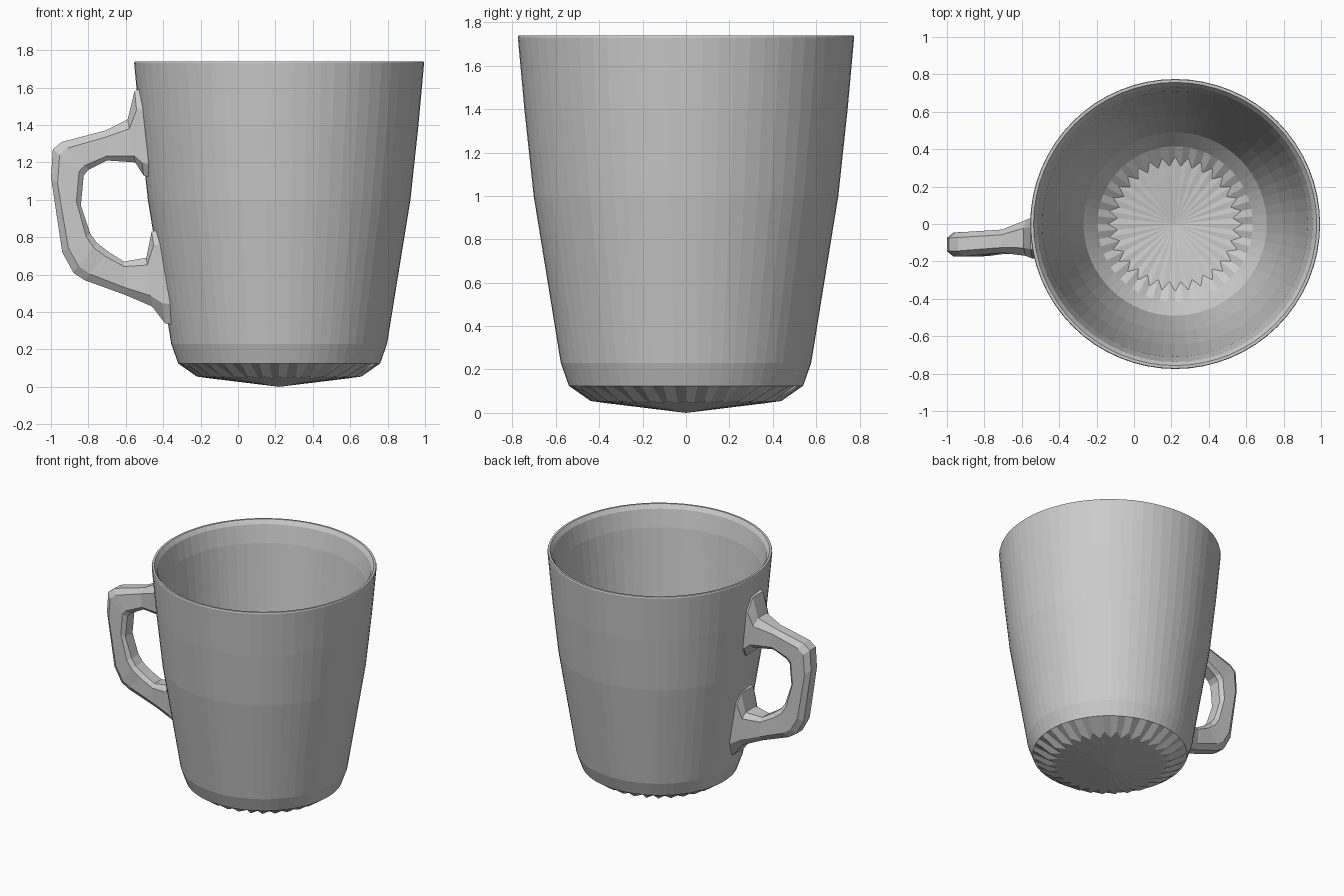
import bpy, bmesh
from math import cos, sin, tau
from mathutils import Vector

SEG = 64
CX = 0.22   # cup axis


def finish(name, bm):
    bmesh.ops.recalc_face_normals(bm, faces=bm.faces)
    me = bpy.data.meshes.new(name)
    bm.to_mesh(me)
    bm.free()
    ob = bpy.data.objects.new(name, me)
    bpy.context.collection.objects.link(ob)
    return ob


def bridge(bm, a, b):
    n = len(a)
    for i in range(n):
        j = (i + 1) % n
        bm.faces.new((a[i], a[j], b[j], b[i]))


# Cup: lathe profile; entries are (r even, z even, r odd, z odd) or (r, z),
# the four-value ones make the scalloped rings of the base
outer = [(0.44, 0.055, 0.37, 0.045), (0.54, 0.125), (0.577, 0.23),
         (0.637, 0.6), (0.702, 1.0), (0.745, 1.4), (0.775, 1.73), (0.772, 1.74)]
inner = [(0.757, 1.74), (0.737, 1.71), (0.71, 1.58), (0.69, 1.4), (0.645, 1.0),
         (0.575, 0.6), (0.49, 0.26), (0.415, 0.17), (0.36, 0.12, 0.31, 0.11)]

bm = bmesh.new()
rings = []
for p in outer + inner:
    ring = []
    for i in range(SEG):
        r, z = p[-2:] if i % 2 else p[:2]
        a = tau * i / SEG
        ring.append(bm.verts.new((CX + r * cos(a), r * sin(a), z)))
    rings.append(ring)
for a, b in zip(rings, rings[1:]):
    bridge(bm, a, b)
for ring, z in ((rings[0], 0.0), (rings[-1], 0.075)):   # underside and floor
    c = bm.verts.new((CX, 0, z))
    for i in range(SEG):
        bm.faces.new((ring[i], ring[(i + 1) % SEG], c))
finish("cup", bm)

# Handle: stations of outer edge x,z / inner edge x,z / half width / centre y
stations = [
    (-0.515, 1.60, -0.465, 1.12, 0.11, -0.075),
    (-0.553, 1.58, -0.505, 1.13, 0.11, -0.075),
    (-0.59, 1.43, -0.55, 1.20, 0.095, -0.075),
    (-0.71, 1.37, -0.70, 1.21, 0.062, -0.092),
    (-0.94, 1.31, -0.80, 1.16, 0.065, -0.108),
    (-0.99, 1.27, -0.825, 1.13, 0.065, -0.11),
    (-1.00, 1.12, -0.84, 0.97, 0.065, -0.11),
    (-0.94, 0.72, -0.79, 0.82, 0.065, -0.108),
    (-0.88, 0.61, -0.755, 0.77, 0.065, -0.106),
    (-0.82, 0.57, -0.69, 0.72, 0.062, -0.10),
    (-0.60, 0.49, -0.61, 0.67, 0.065, -0.09),
    (-0.46, 0.43, -0.49, 0.69, 0.095, -0.075),
    (-0.39, 0.34, -0.462, 0.83, 0.11, -0.075),
    (-0.345, 0.33, -0.425, 0.84, 0.11, -0.075),
]
# Bevelled cross-section: (position from outer to inner edge, share of half width)
section = [(0, -0.55), (0.22, -1), (0.85, -1), (1, -0.65),
           (1, 0.65), (0.85, 1), (0.22, 1), (0, 0.55)]

bm = bmesh.new()
loops = []
for ox, oz, ix, iz, hw, yc in stations:
    o, n = Vector((ox, yc, oz)), Vector((ix, yc, iz))
    loops.append([bm.verts.new(o.lerp(n, t) + Vector((0, w * hw, 0)))
                  for t, w in section])
for a, b in zip(loops, loops[1:]):
    bridge(bm, a, b)
bm.faces.new(loops[0])
bm.faces.new(loops[-1])
finish("handle", bm)
